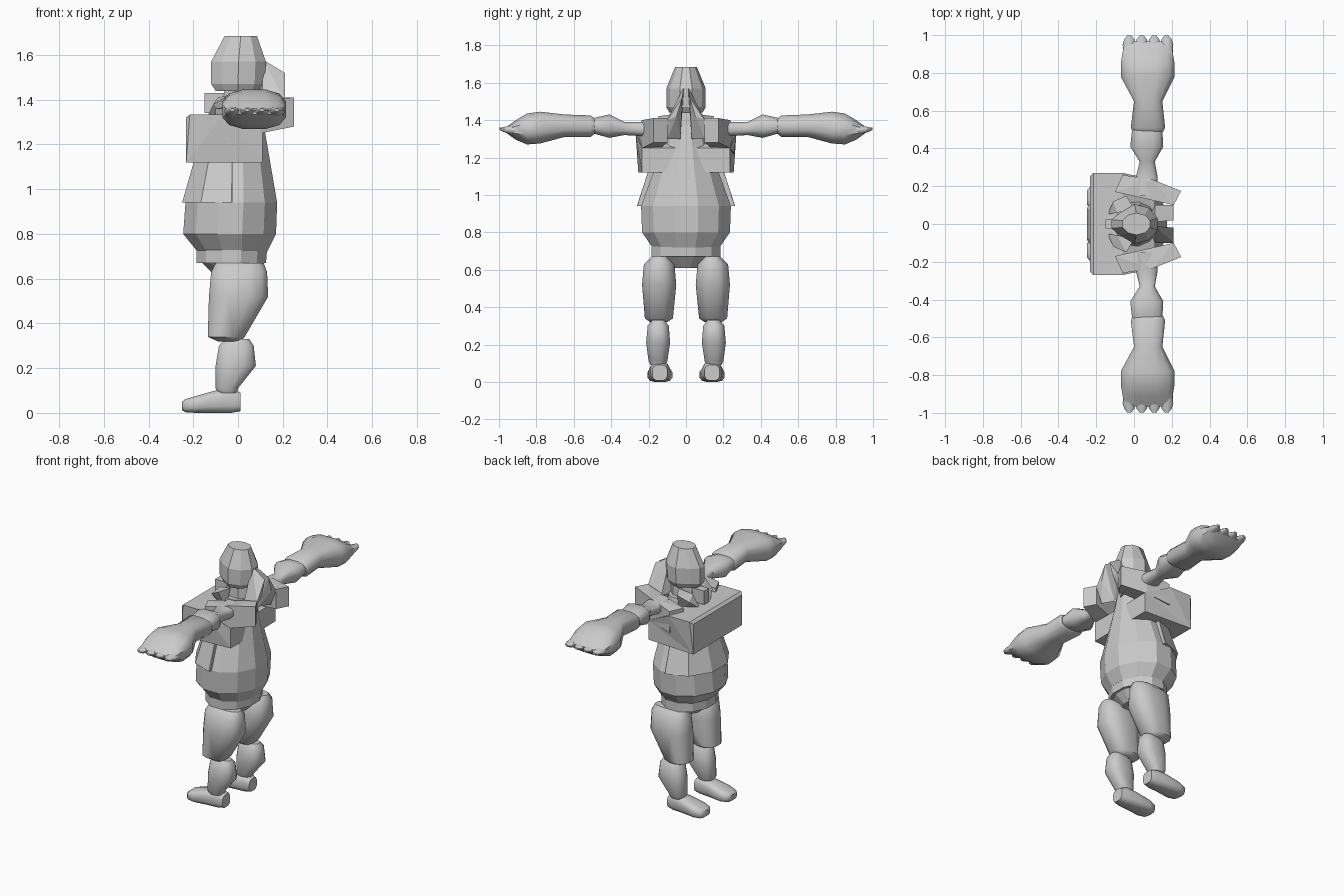
import bpy
import bmesh
from math import cos, sin, pi, radians, copysign

old_cube = bpy.data.objects.get("Cube")
if old_cube:
    bpy.data.objects.remove(old_cube, do_unlink=True)

# One plain material for the whole figure
grey = bpy.data.materials.new("light grey")
grey.use_nodes = True
grey.diffuse_color = (.6, .6, .6, 1)
grey.node_tree.nodes["Principled BSDF"].inputs["Base Color"].default_value = grey.diffuse_color


def finish(name, bm, mirrored=False, smooth=False):
    """Turn a bmesh into a named object, optionally mirrored across y."""
    bmesh.ops.recalc_face_normals(bm, faces=bm.faces)
    mesh = bpy.data.meshes.new(name)
    bm.to_mesh(mesh)
    bm.free()
    mesh.materials.append(grey)
    if smooth:
        for face in mesh.polygons:
            face.use_smooth = True
        mesh.set_sharp_from_angle(angle=radians(42))
    obj = bpy.data.objects.new(name, mesh)
    bpy.context.collection.objects.link(obj)
    if mirrored:
        modifier = obj.modifiers.new("mirror", "MIRROR")
        modifier.use_axis = (False, True, False)
        modifier.use_clip = False
        modifier.use_mirror_merge = False
    return obj


def place(axis, t, a, b):
    """Order the coordinates so that t runs along the chosen axis."""
    return {"x": (t, a, b), "y": (a, t, b), "z": (a, b, t)}[axis]


def bend(value, power):
    return copysign(abs(value) ** power, value)


def loft_mesh(axis, rings, sides, power=1):
    """Rings are (t, a_min, a_max, b_min, b_max) along the axis."""
    bm = bmesh.new()
    loops = []
    for t, a0, a1, b0, b1 in rings:
        loop = []
        for i in range(sides):
            angle = 2 * pi * (i + .5) / sides
            reach = cos(pi / sides) ** power
            a = (a0 + a1) / 2 + (a1 - a0) / 2 * bend(cos(angle), power) / reach
            b = (b0 + b1) / 2 + (b1 - b0) / 2 * bend(sin(angle), power) / reach
            loop.append(bm.verts.new(place(axis, t, a, b)))
        loops.append(loop)
    for low, high in zip(loops, loops[1:]):
        for i in range(sides):
            j = (i + 1) % sides
            bm.faces.new((low[i], low[j], high[j], high[i]))
    bm.faces.new(loops[0])
    bm.faces.new(loops[-1])
    return bm


def limb(name, axis, rings, power=.75):
    return finish(name, loft_mesh(axis, rings, 12, power), mirrored=True, smooth=True)


def body(rings):
    """Expand (z, front, back, half_width) into loft rings."""
    return [(z, front, back, -half, half) for z, front, back, half in rings]


def hull(name, points, mirrored=True):
    """Faceted plate spanning a handful of corner points."""
    bm = bmesh.new()
    for point in points:
        bm.verts.new(point)
    result = bmesh.ops.convex_hull(bm, input=bm.verts)
    spare = {v for v in result["geom_interior"] if isinstance(v, bmesh.types.BMVert)}
    bmesh.ops.delete(bm, geom=list(spare), context="VERTS")
    bmesh.ops.dissolve_limit(bm, angle_limit=radians(1), verts=bm.verts, edges=bm.edges)
    return finish(name, bm, mirrored)


# Torso, belt and hips
finish("torso", loft_mesh("z", body([
    (.72, -.18, .13, .18), (.8, -.245, .17, .235), (.94, -.235, .175, .24),
    (1.26, -.15, .12, .125), (1.37, -.08, .1, .1)]), 12))
finish("belt", loft_mesh("z", body([
    (.67, -.185, .125, .185), (.73, -.185, .13, .185)]), 12))
finish("hips", loft_mesh("z", body([
    (.61, -.1, .06, .08), (.68, -.17, .12, .16)]), 12))

# Front skirt of the vest: a flared shell cut off at the sides
skirt = loft_mesh("z", body([
    (.94, -.25, .19, .25), (1.15, -.19, .14, .185)]), 10)
cut = bmesh.ops.bisect_plane(
    skirt, geom=skirt.verts[:] + skirt.edges[:] + skirt.faces[:],
    plane_co=(-.025, 0, 0), plane_no=(1, 0, 0), clear_outer=True)
bmesh.ops.holes_fill(skirt, edges=[e for e in skirt.edges if e.is_boundary])
finish("vest_skirt", skirt)

# Chest armour: a side profile widened across the body
chest = bmesh.new()
profile = [(-.232, 1.12), (-.232, 1.32), (-.215, 1.335), (-.06, 1.335),
           (.11, 1.25), (.11, 1.12)]
edges_of_chest = []
for side in (-1, 1):
    edges_of_chest.append([
        chest.verts.new((x, side * (.235 if x > 0 else .27 if x > -.22 else .255), z))
        for x, z in profile])
near, far = edges_of_chest
for i in range(len(profile)):
    j = (i + 1) % len(profile)
    chest.faces.new((near[i], near[j], far[j], far[i]))
chest.faces.new(near)
chest.faces.new(far)
bmesh.ops.triangulate(chest, faces=[f for f in chest.faces if len(f.verts) > 4])
finish("chest_armour", chest)

# Shoulder plates sweeping to the back
front_end = [(x, y, z) for x, y in ((-.06, .26), (-.1, .17)) for z in (1.22, 1.36)]
back_end = [(x, y, z) for x, y in ((.25, .175), (.21, .1)) for z in (1.28, 1.41)]
mid_edge = [(.1, .235, z) for z in (1.25, 1.4)]
hull("shoulder_plate", front_end + back_end + mid_edge)

# Raised collar behind the head, and small collar flaps in front
hull("back_collar", [
    (.11, .01, 1.58), (.21, .02, 1.52), (.21, .05, 1.42), (.21, .1, 1.4),
    (.11, .1, 1.36), (.08, .03, 1.36), (.17, .1, 1.3), (.13, .03, 1.3)])
hull("front_collar", [
    (-.14, .05, 1.32), (-.11, .12, 1.38), (-.04, .15, 1.42),
    (0, .08, 1.43), (-.02, .1, 1.3), (-.09, .06, 1.41)])

# Neck and head, drawn in toward the face
finish("neck", loft_mesh("z", body([
    (1.3, -.07, .1, .07), (1.46, -.06, .09, .065)]), 8))
head = loft_mesh("z", body([
    (1.44, -.1, .1, .085), (1.47, -.12, .12, .1),
    (1.57, -.12, .125, .1), (1.685, -.06, .085, .055)]), 10)
for vert in head.verts:
    if vert.co.x < -.03 and vert.co.z < 1.6:
        vert.co.y *= .7
finish("head", head)
hull("chin", [(x, y, z) for x in (-.15, -.06) for y in (-.025, .025)
              for z in (1.34, 1.43)], mirrored=False)

# Arms held straight out to the sides
limb("upper_arm", "y", [
    (.15, .01, .125, 1.31, 1.395), (.25, .01, .125, 1.315, 1.39),
    (.33, .03, .11, 1.32, 1.39), (.41, -.02, .155, 1.305, 1.43),
    (.5, -.01, .15, 1.33, 1.41)])
limb("forearm", "y", [
    (.49, -.005, .155, 1.325, 1.41), (.51, -.017, .165, 1.31, 1.425),
    (.65, .0, .15, 1.31, 1.43), (.78, -.07, .215, 1.275, 1.445),
    (.85, -.07, .215, 1.27, 1.435), (.91, -.06, .205, 1.295, 1.4),
    (.965, -.05, .195, 1.335, 1.36)])

# Fingers along the edge of each hand
for number in range(4):
    middle = -.025 + number * .066
    limb(f"finger_{number + 1}", "y", [
        (.87, middle - .03, middle + .03, 1.31, 1.385),
        (.95, middle - .035, middle + .035, 1.328, 1.368),
        (.98, middle - .026, middle + .026, 1.338, 1.362),
        (.998, middle - .01, middle + .01, 1.347, 1.36)], power=1)

# Legs and feet
limb("thigh", "z", [
    (.32, -.09, .01, .1, .19), (.34, -.135, .03, .07, .22),
    (.52, -.13, .135, .052, .235), (.63, -.12, .13, .062, .225),
    (.67, -.1, .115, .1, .185)])
limb("calf", "z", [
    (.09, -.09, -.005, .11, .19), (.11, -.1, .0, .1, .2),
    (.21, -.1, .08, .085, .213), (.3, -.085, .07, .092, .205),
    (.33, -.06, .05, .115, .18)])
limb("foot", "x", [
    (-.25, .105, .175, .012, .05), (-.235, .085, .195, .003, .062),
    (-.19, .073, .205, .0, .075), (-.1, .085, .195, .0, .1),
    (-.03, .09, .19, .0, .108), (.012, .1, .18, .008, .09)], power=.65)
